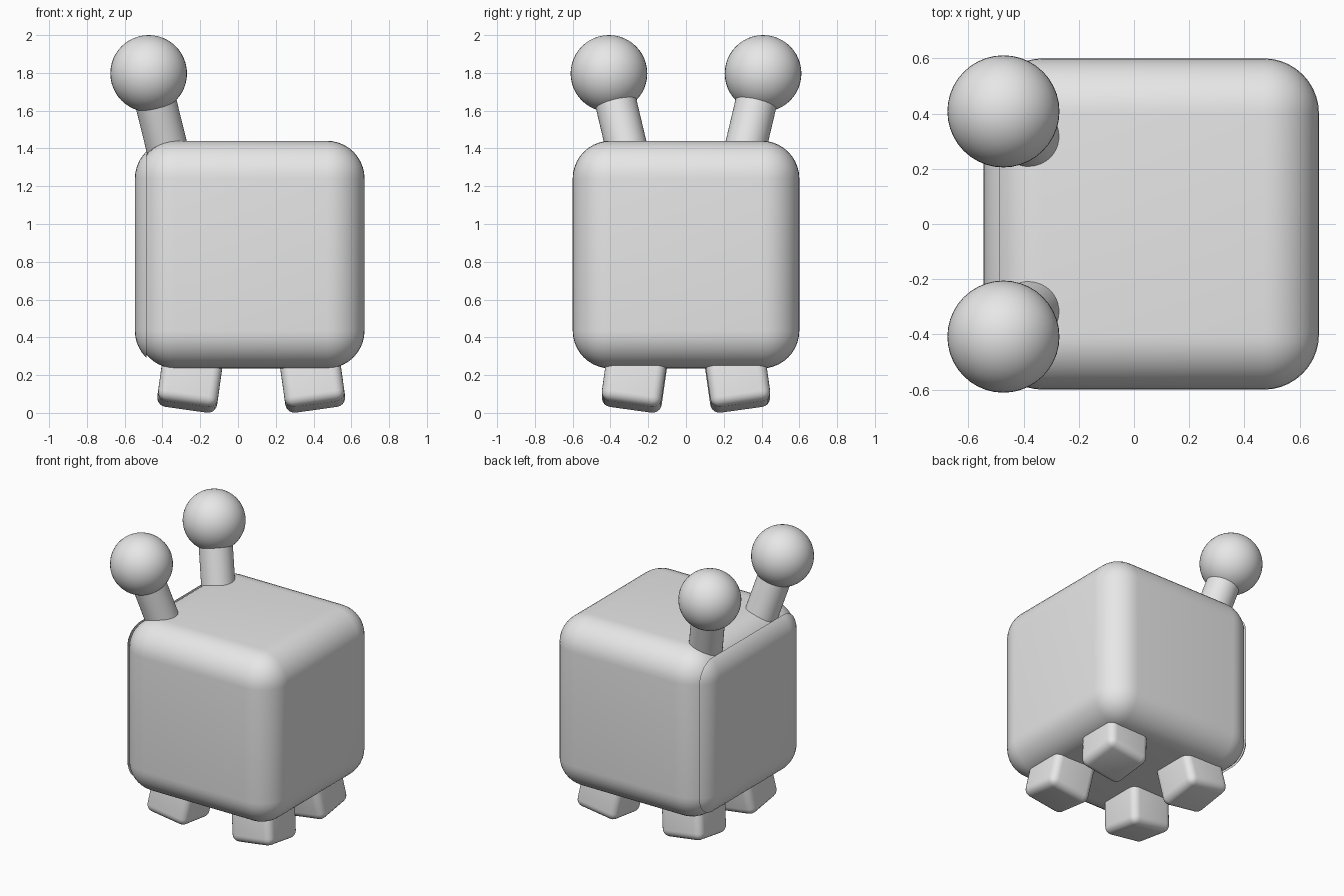
import bpy, bmesh, math
from mathutils import Vector, Matrix, Euler

cube = bpy.data.objects.get("Cube")
if cube:
    bpy.data.objects.remove(cube, do_unlink=True)

grey = bpy.data.materials.new("light_grey")
grey.use_nodes = True
COLOUR = (0.8, 0.8, 0.8, 1)
grey.diffuse_color = COLOUR
for node in grey.node_tree.nodes:
    if node.type == 'BSDF_PRINCIPLED':
        node.inputs["Base Color"].default_value = COLOUR


def finish(name, bm, matrix):
    """Turn a bmesh into a smooth-shaded object with the shared material."""
    bmesh.ops.recalc_face_normals(bm, faces=bm.faces)
    mesh = bpy.data.meshes.new(name)
    bm.to_mesh(mesh)
    bm.free()
    mesh.materials.append(grey)
    obj = bpy.data.objects.new(name, mesh)
    bpy.context.collection.objects.link(obj)
    obj.matrix_world = matrix
    bpy.ops.object.select_all(action='DESELECT')
    obj.select_set(True)
    bpy.context.view_layer.objects.active = obj
    bpy.ops.object.shade_smooth_by_angle(angle=math.radians(35))
    return obj


def rounded_box(size, radius, segments):
    bm = bmesh.new()
    bmesh.ops.create_cube(bm, size=1)
    bmesh.ops.scale(bm, vec=size, verts=bm.verts)
    bmesh.ops.bevel(bm, geom=bm.edges[:], offset=radius, segments=segments,
                    profile=0.5, affect='EDGES')
    return bm


# Body: a soft cube
SIZE = Vector((1.2, 1.2, 1.205))
CENTRE = Vector((0.07, 0, 0.838))
finish("body", rounded_box(SIZE, 0.2, 10), Matrix.Translation(CENTRE))

# Face plate: a slice of the same soft cube, standing slightly proud on one side
shift = Vector((-0.016, 0, 0))
bm = rounded_box(SIZE, 0.2, 10)
cut_x = -0.485 - CENTRE.x - shift.x
cut = bmesh.ops.bisect_plane(bm, geom=bm.verts[:] + bm.edges[:] + bm.faces[:],
                             plane_co=(cut_x, 0, 0), plane_no=(1, 0, 0),
                             clear_outer=True)
rim = [e for e in cut["geom_cut"] if isinstance(e, bmesh.types.BMEdge)]
bmesh.ops.holes_fill(bm, edges=rim, sides=0)
finish("face_plate", bm, Matrix.Translation(CENTRE + shift))

# Eye stalks and eyeballs
for side, label in ((1, "back"), (-1, "front")):
    eye = Vector((-0.473, side * 0.408, 1.797))
    root = Vector((-0.338, side * 0.278, 1.25))
    axis = eye - root
    bm = bmesh.new()
    bmesh.ops.create_cone(bm, cap_ends=True, segments=40, radius1=0.11,
                          radius2=0.11, depth=axis.length)
    turn = axis.to_track_quat('Z', 'Y').to_matrix().to_4x4()
    finish(label + "_eye_stalk", bm, Matrix.Translation((eye + root) / 2) @ turn)

    bm = bmesh.new()
    bmesh.ops.create_uvsphere(bm, u_segments=40, v_segments=24, radius=0.203)
    finish(label + "_eyeball", bm, Matrix.Translation(eye))

# Four stubby legs splayed outward
tilt = math.radians(8)
for sx, x_label in ((1, "left"), (-1, "right")):
    for sy, y_label in ((1, "back"), (-1, "front")):
        place = Matrix.Translation((CENTRE.x + sx * 0.316, sy * 0.266, 0.228))
        turn = Euler((sy * tilt, -sx * tilt, 0)).to_matrix().to_4x4()
        finish(f"{y_label}_{x_label}_leg",
               rounded_box((0.32, 0.32, 0.4), 0.05, 5), place @ turn)
